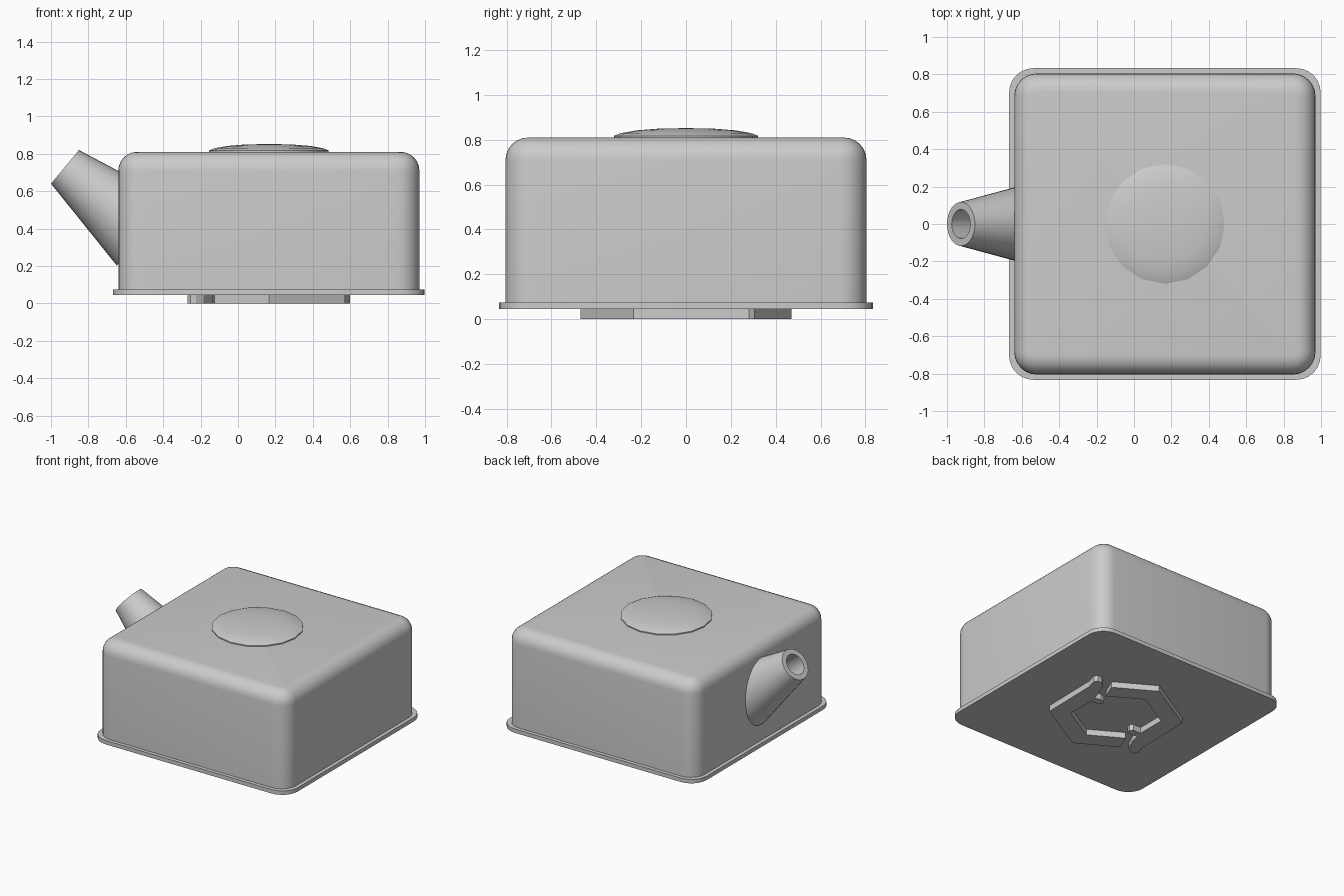
import bpy, bmesh, math
from mathutils import Vector, Matrix

cube = bpy.data.objects.get("Cube")
if cube:
    bpy.data.objects.remove(cube, do_unlink=True)

CX = 0.165  # centre of the box along x
grey = bpy.data.materials.new("plain grey")
grey.use_nodes = True
grey.diffuse_color = (0.6, 0.6, 0.6, 1)
grey.node_tree.nodes["Principled BSDF"].inputs["Base Color"].default_value = (0.6, 0.6, 0.6, 1)


def finish(name, bm, smooth=True):
    bmesh.ops.recalc_face_normals(bm, faces=bm.faces)
    mesh = bpy.data.meshes.new(name)
    bm.to_mesh(mesh)
    bm.free()
    mesh.materials.append(grey)
    obj = bpy.data.objects.new(name, mesh)
    bpy.context.collection.objects.link(obj)
    if smooth:
        bpy.ops.object.select_all(action='DESELECT')
        obj.select_set(True)
        bpy.context.view_layer.objects.active = obj
        bpy.ops.object.shade_smooth_by_angle(angle=math.radians(35))
    return obj


def prism(bm, outline, z0, z1):
    """Extrude a flat outline between two heights."""
    face = bm.faces.new([bm.verts.new((x, y, z0)) for x, y in outline])
    top = bmesh.ops.extrude_face_region(bm, geom=[face])["geom"]
    verts = [v for v in top if isinstance(v, bmesh.types.BMVert)]
    bmesh.ops.translate(bm, verts=verts, vec=(0, 0, z1 - z0))


def rounded_square(half, radius, steps=6):
    pts = []
    for corner in range(4):
        mid = math.radians(45 + 90 * corner)
        cx = math.copysign(half - radius, math.cos(mid))
        cy = math.copysign(half - radius, math.sin(mid))
        for i in range(steps + 1):
            a = math.radians(90 * (corner + i / steps))
            pts.append((CX + cx + radius * math.cos(a), cy + radius * math.sin(a)))
    return pts


def lathe(name, profile, segments, matrix):
    """Spin a (radius, height) profile about its own z axis."""
    bm = bmesh.new()
    verts = [bm.verts.new((r, 0, z)) for r, z in profile]
    edges = [bm.edges.new(pair) for pair in zip(verts, verts[1:])]
    bmesh.ops.spin(bm, geom=verts + edges, cent=(0, 0, 0), axis=(0, 0, 1),
                   angle=math.tau, steps=segments)
    bmesh.ops.remove_doubles(bm, verts=bm.verts, dist=0.0005)
    bm.transform(matrix)
    return finish(name, bm)


# Box with rounded corners and a rounded top, as stacked shrinking outlines
bm = bmesh.new()
R = 0.1
levels = [(0.805, 0.07)]
for i in range(7):
    a = math.radians(15 * i)
    levels.append((0.805 - R + R * math.cos(a), 0.71 + R * math.sin(a)))
rings = []
for half, z in levels:
    corner = 0.12 - (0.805 - half)
    rings.append([bm.verts.new((x, y, z)) for x, y in rounded_square(half, corner)])
for low, high in zip(rings, rings[1:]):
    for i in range(len(low)):
        j = (i + 1) % len(low)
        bm.faces.new((low[i], low[j], high[j], high[i]))
bm.faces.new(rings[0])
bm.faces.new(rings[-1])
finish("box_body", bm)

# Thin flange around the bottom
bm = bmesh.new()
prism(bm, rounded_square(0.833, 0.13), 0.045, 0.075)
finish("base_flange", bm)

# Shallow domed button on top
lathe("top_button",
      [(0, 0.8), (0.32, 0.8), (0.32, 0.818), (0.29, 0.83), (0.22, 0.842), (0.12, 0.85), (0, 0.852)],
      16, Matrix.Translation((CX, 0, 0)))

# Hollow tapered spout, leaning up and out of the side
tip = Vector((-0.925, 0, 0.73))
inward = Vector((0.77, 0, -0.637))
place = Matrix.Translation(tip) @ inward.to_track_quat('Z', 'Y').to_matrix().to_4x4()
lathe("side_spout", [(0, 0.55), (0.23, 0.55), (0.117, 0), (0.078, 0), (0.11, 0.42), (0, 0.42)],
      32, place)

# Two interlocking hooked arms that form a six-sided ring underneath
arm = [(-0.29, -0.30), (0, -0.47), (0.407, -0.235), (0.415, 0.2), (0.435, 0.28), (0.42, 0.305),
       (0.39, 0.305), (0.35, 0.28), (0.3, 0.17), (0.29, 0.11), (0.24, 0.12), (0.2, 0.11),
       (0.19, 0.08), (0.21, 0.06), (0.275, 0.06), (0.275, -0.16), (0, -0.32), (-0.24, -0.18)]
for name, s in (("left_base_hook", 1), ("right_base_hook", -1)):
    bm = bmesh.new()
    prism(bm, [(CX + s * x, s * y) for x, y in arm], 0, 0.05)
    finish(name, bm, smooth=False)
